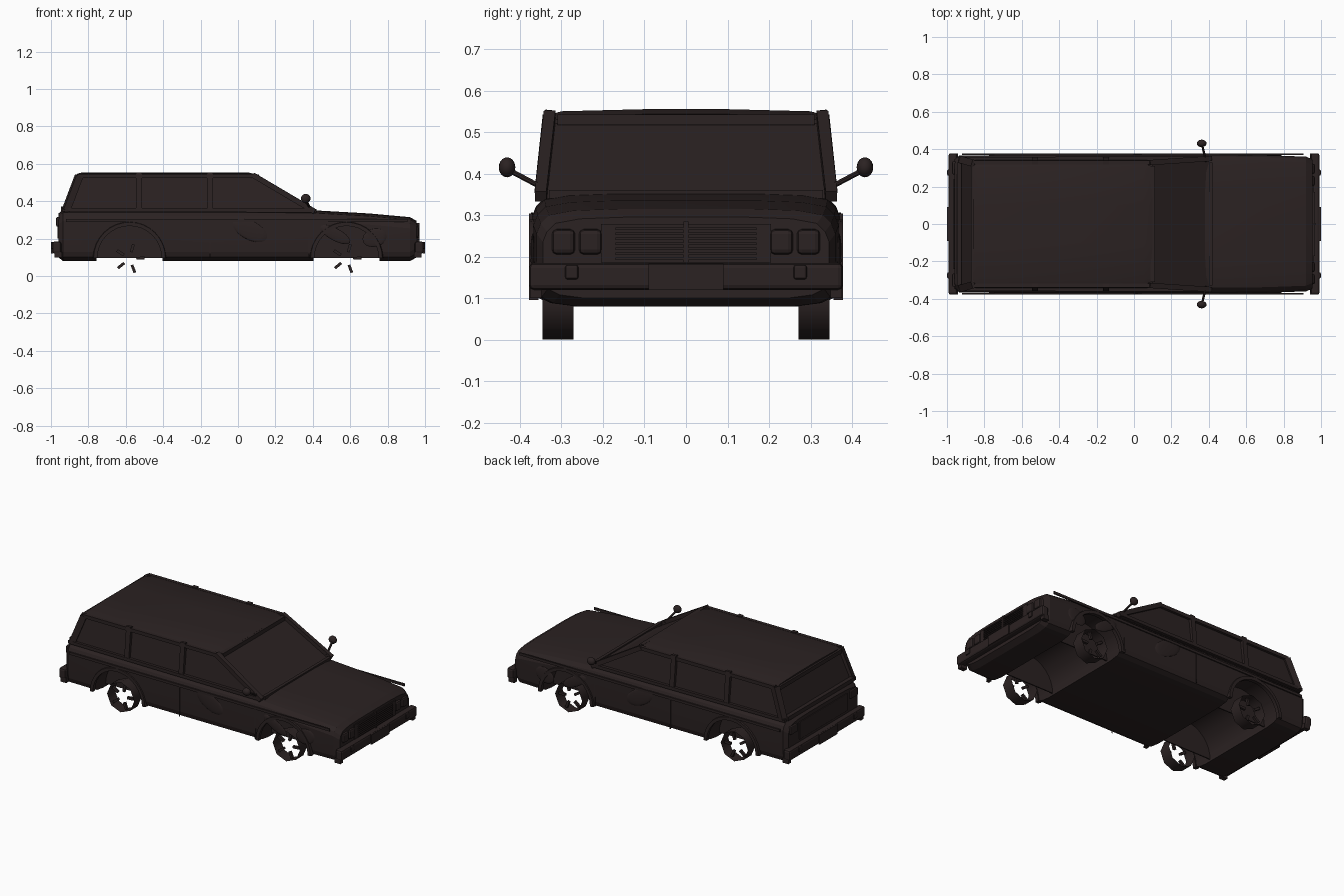
import bpy, bmesh, math
from mathutils import Vector, Matrix

if "Cube" in bpy.data.objects:
    bpy.data.objects.remove(bpy.data.objects["Cube"])

mat = bpy.data.materials.new("dark brown")
mat.diffuse_color = (0.024, 0.016, 0.016, 1)
mat.use_nodes = True
mat.node_tree.nodes["Principled BSDF"].inputs["Base Color"].default_value = mat.diffuse_color


def finish(name, bm, smooth=None):
    bmesh.ops.recalc_face_normals(bm, faces=bm.faces)
    me = bpy.data.meshes.new(name)
    bm.to_mesh(me)
    bm.free()
    me.materials.append(mat)
    ob = bpy.data.objects.new(name, me)
    bpy.context.collection.objects.link(ob)
    if smooth:
        bpy.ops.object.select_all(action='DESELECT')
        ob.select_set(True)
        bpy.context.view_layer.objects.active = ob
        bpy.ops.object.shade_smooth_by_angle(angle=math.radians(smooth))
    return ob


def loft(name, rings, smooth=None):
    bm = bmesh.new()
    loops = [[bm.verts.new(p) for p in r] for r in rings]
    n = len(loops[0])
    for a, b in zip(loops, loops[1:]):
        for i in range(n):
            bm.faces.new((a[i], a[(i + 1) % n], b[(i + 1) % n], b[i]))
    bm.faces.new(loops[0])
    bm.faces.new(loops[-1])
    return finish(name, bm, smooth)


def box(name, x0, x1, y0, y1, z0, z1, bevel=0):
    bm = bmesh.new()
    bmesh.ops.create_cube(bm, size=1)
    for v in bm.verts:
        v.co = Vector(((x0 + x1) / 2 + v.co.x * (x1 - x0), (y0 + y1) / 2 + v.co.y * (y1 - y0),
                       (z0 + z1) / 2 + v.co.z * (z1 - z0)))
    if bevel:
        bmesh.ops.bevel(bm, geom=bm.edges[:], offset=bevel, segments=2, affect='EDGES', profile=0.5)
    return finish(name, bm)


def bar(name, p, q, w, d=None, sides=4):
    p, q = Vector(p), Vector(q)
    bm = bmesh.new()
    bmesh.ops.create_cone(bm, cap_ends=True, segments=sides, radius1=0.5, radius2=0.5, depth=1,
                          matrix=Matrix.Rotation(math.pi / sides, 4, 'Z'))
    k = math.sqrt(2) if sides == 4 else 1
    rot = (q - p).to_track_quat('Z', 'Y').to_matrix().to_4x4()
    bm.transform(Matrix.Translation((p + q) / 2) @ rot @ Matrix.Diagonal((w * k, (d or w) * k, (q - p).length, 1)))
    return finish(name, bm, 40 if sides > 4 else None)


def ball(name, c, rx, ry, rz, tilt=0):
    bm = bmesh.new()
    bmesh.ops.create_uvsphere(bm, u_segments=16, v_segments=10, radius=1)
    bm.transform(Matrix.Translation(c) @ Matrix.Rotation(math.radians(tilt), 4, 'Y')
                 @ Matrix.Diagonal((rx, ry, rz, 1)))
    return finish(name, bm, 60)


# Lower body: cross-sections along x, (x, half width, top, bottom)
rings = []
for x, w, t, b in [(-0.96, .345, .335, .10), (-0.935, .365, .355, .08), (-0.5, .371, .357, .08),
                   (0.4, .371, .352, .08), (0.7, .368, .335, .08), (0.92, .36, .315, .08), (0.955, .345, .295, .10)]:
    half = [(w - .10, b), (w - .04, b + .008), (w - .012, b + .022), (w - .003, b + .05), (w, .2), (w, t - .06),
            (w - .01, t - .035), (w - .03, t - .015), (w - .09, t - .004), (w - .2, t)]
    rings.append([(x, y, z) for y, z in half] + [(x, -y, z) for y, z in reversed(half)])
body = loft("lower_body", rings)

# Wheel wells cut right across the body
for cx in (-0.58, 0.58):
    bm = bmesh.new()
    bmesh.ops.create_cone(bm, cap_ends=True, segments=32, radius1=.178, radius2=.178, depth=1,
                          matrix=Matrix.Translation((cx, 0, .1)) @ Matrix.Rotation(math.pi / 2, 4, 'X'))
    cut = finish("well_cutter", bm)
    cut.hide_render = True
    m = body.modifiers.new("well", 'BOOLEAN')
    m.operation, m.solver, m.object = 'DIFFERENCE', 'EXACT', cut
    bpy.context.view_layer.objects.active = body
    bpy.ops.object.modifier_apply(modifier=m.name)
    bpy.data.objects.remove(cut)
bpy.ops.object.select_all(action='DESELECT')
body.select_set(True)
bpy.ops.object.shade_smooth_by_angle(angle=math.radians(12))


# Cabin with glass, and roof
def rect(x0, x1, w, z):
    return [(x0, -w, z), (x1, -w, z), (x1, w, z), (x0, w, z)]


loft("cabin_glass", [rect(-.93, .40, .345, .34), rect(-.855, .075, .322, .535)])
rings = []
for x, w, z in [(-.86, .315, -.008), (-.83, .33, 0), (.05, .33, 0), (.10, .315, -.012)]:
    half = [(w, .527 + z), (w + .004, .54 + z), (w - .03, .55 + z), (.1, .555 + z)]
    rings.append([(x, y, c) for y, c in half] + [(x, -y, c) for y, c in reversed(half)])
loft("roof", rings, 40)
bar("windscreen_top_frame", (.10, -.31, .53), (.10, .31, .53), .025)
bar("windscreen_base_frame", (.41, -.33, .35), (.41, .33, .35), .02)
bar("rear_window_top", (-.86, -.31, .525), (-.86, .31, .525), .025)
bar("rear_window_base", (-.935, -.33, .36), (-.935, .33, .36), .025)

for s in (1, -1):
    # Pillars and window frames
    bar("front_pillar", (.41, s * .35, .345), (.08, s * .328, .54), .028)
    bar("rear_pillar", (-.92, s * .342, .35), (-.85, s * .322, .535), .038)
    for x in (-.15, -.53):
        bar("side_pillar", (x, s * .348, .35), (x, s * .328, .553), .032, .022)
    bar("belt_frame", (-.94, s * .348, .355), (.40, s * .352, .35), .02)
    bar("roof_rail", (-.855, s * .328, .535), (.09, s * .328, .535), .022)
    # Side trim strip and door seams
    box("side_trim", -.92, .905, s * .374 - .004, s * .374 + .004, .288, .304)
    for x in (-.15, .38):
        box("door_seam", x - .003, x + .003, s * .371 - .002, s * .371 + .002, .10, .30)
    # Oval panels on the flanks
    ball("door_oval", (.064, s * .371, .245), .10, .006, .05, 27)
    ball("fender_oval", (.52, s * .371, .222), .09, .006, .033, 28)
    ball("nose_oval", (.73, s * .369, .205), .065, .006, .048, -15)
    # Wing mirrors
    bar("mirror_stem", (.385, s * .335, .36), (.365, s * .42, .405), .013, sides=8)
    ball("mirror", (.362, s * .431, .415), .026, .02, .024)
    # Lamps
    for y in (.23, .295):
        box("headlight", .945, .968, s * y - .028, s * y + .028, .205, .266, .012)
    box("tail_light", -.972, -.95, s * .30 - .035, s * .30 + .035, .265, .315, .006)

# Wheels: open tread band with five spokes, inner walls and arch lips
for cx in (-.58, .58):
    for s in (1, -1):
        bm = bmesh.new()
        bmesh.ops.create_cone(bm, cap_ends=False, segments=8, radius1=.095, radius2=.095, depth=.075,
                              matrix=Matrix.Translation((cx, s * .308, .095)) @ Matrix.Rotation(math.pi / 2, 4, 'X'))
        finish("tyre", bm, 50)
        for k in range(5):
            a = math.radians(-69 + 72 * k)
            bar("wheel_spoke", *[(cx + r * math.cos(a), s * .325, .093 + r * math.sin(a)) for r in (.036, .08)], .015)
        arc = [math.pi * i / 16 for i in range(17)]
        loft("well_wall", [[(cx + .178 * math.cos(a), s * y, .096 + .182 * math.sin(a)) for a in arc]
                           for y in (.235, .242)])
        loft("arch_lip", [[(cx + r * math.cos(a), s * y, .096 + r * math.sin(a))
                           for r, y in ((.172, .355), (.172, .378), (.192, .378), (.197, .355))] for a in arc], 40)

# Bumpers with end caps, guards and plates
for e in (1, -1):
    def ebox(name, x0, x1, *r):
        return box(name, min(e * x0, e * x1), max(e * x0, e * x1), *r)
    ebox("bumper", .945, .992, -.378, .378, .12, .185, .012)
    ebox("number_plate", .99, .999, -.09, .09, .12, .182)
    for s in (1, -1):
        ebox("bumper_guard", .97, .999, s * .275 - .016, s * .275 + .016, .145, .18, .006)
        ebox("bumper_end", .94, .98, s * .362 - .014, s * .362 + .014, .10, .13)

# Grille
box("grille_panel", .945, .96, -.205, .205, .186, .278)
for i in range(7):
    z = .195 + i * .012
    box("grille_slat", .955, .967, -.17, .17, z - .003, z + .003)
box("grille_bar", .955, .97, -.006, .006, .186, .284)
# Tailgate panel
box("tailgate_panel", -.966, -.95, -.24, .24, .20, .31, .004)
